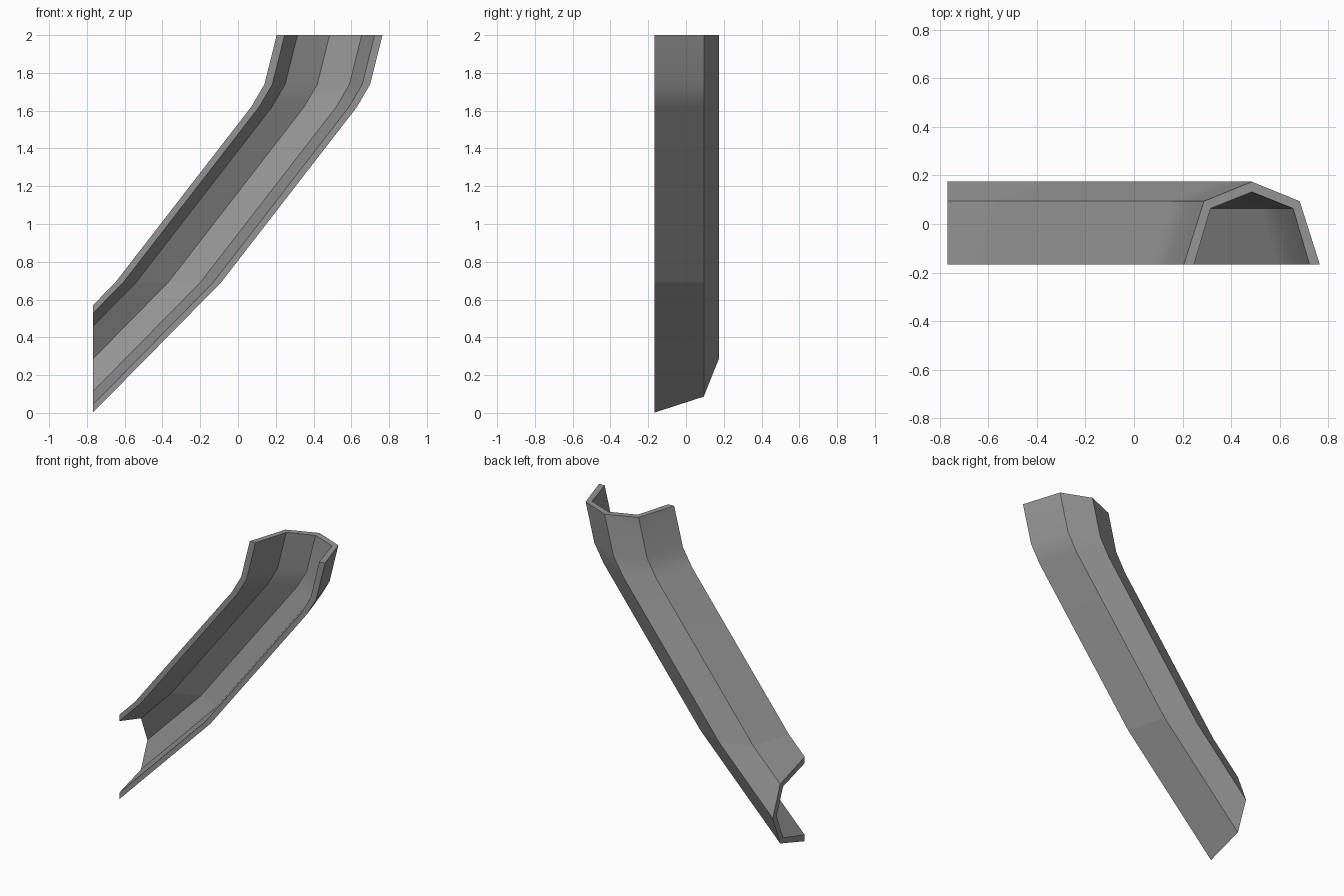
import bpy, bmesh, math

cube = bpy.data.objects.get("Cube")
if cube:
    bpy.data.objects.remove(cube, do_unlink=True)

grey = bpy.data.materials.new("mid_grey")
grey.use_nodes = True
grey.diffuse_color = (0.3, 0.3, 0.3, 1)
grey.node_tree.nodes["Principled BSDF"].inputs["Base Color"].default_value = (0.3, 0.3, 0.3, 1)

# Channel cross-section, mirrored about its ridge: (half width, depth)
outer = [(0.28, -0.167), (0.197, 0.094), (0, 0.174)]
inner = [(0.238, -0.167), (0.17, 0.064), (0, 0.132)]


def mirrored(half):
    return [(-x, y) for x, y in half] + [(x, y) for x, y in half[-2::-1]]


section = mirrored(outer) + mirrored(inner)[::-1]

# Horizontal sections along the chute: (ridge x, height)
stations = [(0.485, 2.0), (0.42, 1.74), (0.35, 1.62), (-0.37, 0.69)]
END_X, END_SLOPE = -0.768, 1.015

bm = bmesh.new()
rings = [[bm.verts.new((cx + x, y, z)) for x, y in section] for cx, z in stations]

# Lower end, cut off by an upright plane
cx, z = stations[-1]
rings.append([bm.verts.new((END_X, y, z - (cx + x - END_X) * END_SLOPE)) for x, y in section])

# Walls and front rims
n = len(section)
for a, b in zip(rings, rings[1:]):
    for i in range(n):
        j = (i + 1) % n
        bm.faces.new((a[i], a[j], b[j], b[i]))

# End caps, one quad per wall panel
for ring in (rings[0], rings[-1]):
    for i in range(n // 2 - 1):
        bm.faces.new((ring[i], ring[i + 1], ring[n - 2 - i], ring[n - 1 - i]))
bmesh.ops.recalc_face_normals(bm, faces=bm.faces)

mesh = bpy.data.meshes.new("chute_channel")
bm.to_mesh(mesh)
bm.free()
mesh.materials.append(grey)
chute = bpy.data.objects.new("chute_channel", mesh)
bpy.context.collection.objects.link(chute)

# Smooth upper bend, crisp corners and crisp lower bend
bpy.context.view_layer.objects.active = chute
chute.select_set(True)
bpy.ops.object.shade_smooth_by_angle(angle=math.radians(30))
for e in mesh.edges:
    if all(abs(mesh.vertices[v].co.z - stations[-1][1]) < 0.001 for v in e.vertices):
        e.use_edge_sharp = True
weighted = chute.modifiers.new("weighted_normals", 'WEIGHTED_NORMAL')
weighted.keep_sharp = True
